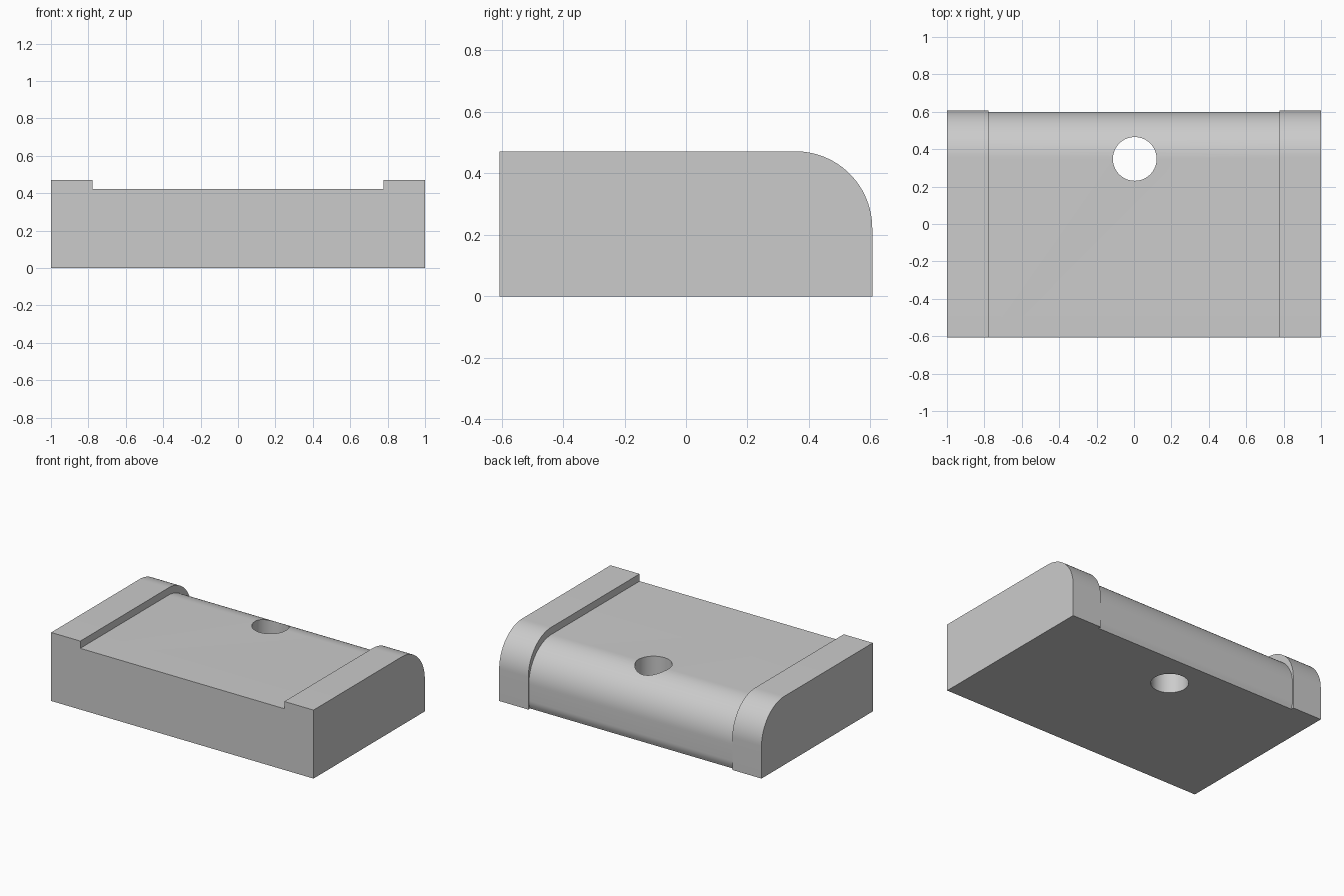
import bpy, bmesh, math

cube = bpy.data.objects.get("Cube")
if cube:
    bpy.data.objects.remove(cube, do_unlink=True)

grey = bpy.data.materials.new("plain grey")
grey.use_nodes = True
GREY = (0.6, 0.6, 0.6, 1)
grey.diffuse_color = GREY
grey.node_tree.nodes["Principled BSDF"].inputs["Base Color"].default_value = GREY

FRONT, HALF_WIDTH, INNER = -0.606, 1.0, 0.778


def arc(cy, cz, r, start, end, steps):
    """Points of a circular arc in the side profile."""
    angles = [math.radians(start + (end - start) * i / steps) for i in range(steps + 1)]
    return [(cy + r * math.cos(a), cz + r * math.sin(a)) for a in angles]


def extrude(name, profile, x0, x1):
    """Solid made by sweeping a side profile from x0 to x1."""
    bm = bmesh.new()
    face = bm.faces.new([bm.verts.new((x0, y, z)) for y, z in profile])
    swept = bmesh.ops.extrude_face_region(bm, geom=[face])["geom"]
    for v in swept:
        if isinstance(v, bmesh.types.BMVert):
            v.co.x = x1
    bmesh.ops.recalc_face_normals(bm, faces=bm.faces)
    mesh = bpy.data.meshes.new(name)
    bm.to_mesh(mesh)
    bm.free()
    obj = bpy.data.objects.new(name, mesh)
    bpy.context.collection.objects.link(obj)
    mesh.materials.append(grey)
    return obj


def smooth(obj):
    bpy.ops.object.select_all(action="DESELECT")
    obj.select_set(True)
    bpy.context.view_layer.objects.active = obj
    bpy.ops.object.shade_smooth_by_angle(angle=math.radians(30))


# Raised end blocks with a rounded upper back edge
end_profile = [(FRONT, 0), (0.606, 0), *arc(0.356, 0.222, 0.25, 0, 90, 24), (FRONT, 0.472)]
for side, sign in (("left", 1), ("right", -1)):
    smooth(extrude(side + "_end_block", end_profile, sign * INNER, sign * HALF_WIDTH))

# Lower middle slab, slightly tucked in at its bottom back edge
mid_profile = [(FRONT, 0), *arc(0.48, 0.06, 0.12, -28, 0, 6),
               *arc(0.35, 0.172, 0.25, 0, 90, 24), (FRONT, 0.422)]
mid_profile[1] = (mid_profile[1][0], 0)
slab = extrude("middle_slab", mid_profile, -INNER, INNER)

# Round hole through the slab
bpy.ops.mesh.primitive_cylinder_add(vertices=64, radius=0.117, depth=1, location=(0.004, 0.348, 0.2))
cutter = bpy.context.object
cutter.name = "hole_cutter"
cutter.data.materials.append(grey)
hole = slab.modifiers.new("hole", "BOOLEAN")
hole.operation, hole.solver, hole.object = "DIFFERENCE", "EXACT", cutter
bpy.ops.object.select_all(action="DESELECT")
slab.select_set(True)
bpy.context.view_layer.objects.active = slab
bpy.ops.object.modifier_apply(modifier=hole.name)
bpy.data.objects.remove(cutter, do_unlink=True)
smooth(slab)
